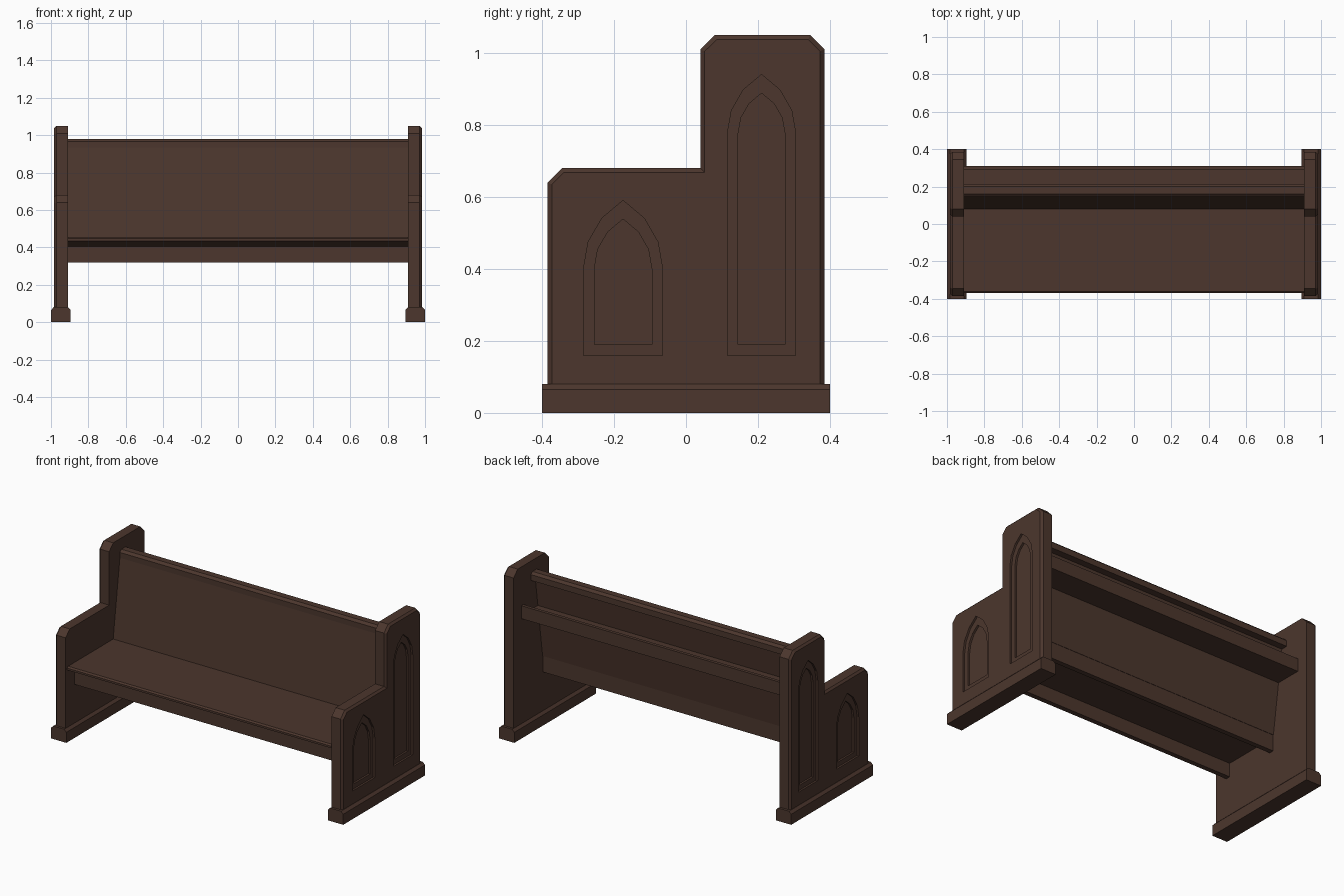
import bpy, bmesh, math

cube = bpy.data.objects.get("Cube")
if cube:
    bpy.data.objects.remove(cube)


def material(name, color):
    mat = bpy.data.materials.new(name)
    mat.use_nodes = True
    mat.diffuse_color = color
    mat.node_tree.nodes["Principled BSDF"].inputs["Base Color"].default_value = color
    return mat


wood = material("dark_walnut", (0.072, 0.037, 0.026, 1))


def prism(name, profile, x0, x1, outer_bevel=0):
    """Extrude a (y, z) profile along x, optionally chamfering the rim at x1."""
    bm = bmesh.new()
    face = bm.faces.new([bm.verts.new((x0, y, z)) for y, z in profile])
    new = bmesh.ops.extrude_face_region(bm, geom=[face])["geom"]
    bmesh.ops.translate(bm, vec=(x1 - x0, 0, 0),
                        verts=[v for v in new if isinstance(v, bmesh.types.BMVert)])
    bmesh.ops.recalc_face_normals(bm, faces=bm.faces)
    if outer_bevel:
        rim = [e for e in bm.edges if all(abs(v.co.x - x1) < 1e-5 for v in e.verts)]
        bmesh.ops.bevel(bm, geom=rim, offset=outer_bevel, segments=1, affect='EDGES')
    mesh = bpy.data.meshes.new(name)
    bm.to_mesh(mesh)
    bm.free()
    mesh.materials.append(wood)
    obj = bpy.data.objects.new(name, mesh)
    bpy.context.collection.objects.link(obj)
    return obj


def box(y0, y1, z0, z1):
    return [(y0, z0), (y1, z0), (y1, z1), (y0, z1)]


def lancet(center, half, bottom, spring):
    """Equilateral pointed arch, three segments on each side."""
    right = []
    for i in range(4):
        a = math.radians(20 * i)
        right.append((2 * half * math.cos(a) - half, spring + 2 * half * math.sin(a)))
    left = [(-y, z) for y, z in reversed(right[:-1])]
    outline = [(-half, bottom), (half, bottom)] + right + left
    return [(center + y, z) for y, z in outline]


def mirror_x(obj):
    obj.modifiers.new("Mirror", 'MIRROR').use_axis[0] = True


INNER, OUTER, STEP = 0.91, 0.983, 0.012

# Stepped end panels with chamfered outer rim
end = prism("end_panel", [(-0.385, 0.04), (0.385, 0.04), (0.385, 1.01), (0.345, 1.05),
                          (0.08, 1.05), (0.04, 1.01), (0.04, 0.68), (-0.345, 0.68),
                          (-0.385, 0.64)], INNER, OUTER, 0.012)

# Two-step pointed recesses on the outer faces
for label, center, half, spring in (("short", -0.175, 0.11, 0.40), ("tall", 0.21, 0.095, 0.776)):
    for level in (0, 1):
        inset = 0.03 * level
        cutter = prism(f"{label}_arch_cutter_{level + 1}",
                       lancet(center, half - inset, 0.16 + inset, spring),
                       OUTER - STEP * (level + 1), OUTER + 0.05)
        cutter.hide_render = True
        cutter.hide_set(True)
        cut = end.modifiers.new("Arch", 'BOOLEAN')
        cut.operation, cut.object, cut.solver = 'DIFFERENCE', cutter, 'EXACT'
mirror_x(end)

# Plinths under the ends, chamfered along their long top edges
base = prism("end_plinth", box(-0.4, 0.4, 0, 0.08), 0.895, 1.0)
bm = bmesh.new()
bm.from_mesh(base.data)
long_top = [e for e in bm.edges
            if all(v.co.z > 0.07 for v in e.verts) and abs(e.verts[0].co.y - e.verts[1].co.y) > 0.5]
bmesh.ops.bevel(bm, geom=long_top, offset=0.015, segments=1, affect='EDGES')
bm.to_mesh(base.data)
bm.free()
mirror_x(base)

# Full-width parts running between the ends
spans = {
    "seat": [(-0.36, 0.455), (-0.37, 0.447), (-0.37, 0.435), (-0.30, 0.405),
             (0.095, 0.405), (0.095, 0.455)],
    "front_apron": box(-0.30, -0.27, 0.32, 0.41),
    "rear_apron": box(0.07, 0.10, 0.32, 0.425),
    "backrest": [(0.075, 0.42), (0.102, 0.42), (0.175, 0.94), (0.146, 0.94)],
    "top_rail": [(0.145, 0.93), (0.215, 0.93), (0.215, 0.966), (0.20, 0.98),
                 (0.16, 0.98), (0.145, 0.966)],
    "book_shelf": box(0.14, 0.30, 0.73, 0.75),
    "shelf_lip": box(0.29, 0.31, 0.73, 0.81),
}
for name, profile in spans.items():
    prism(name, profile, -INNER, INNER)
